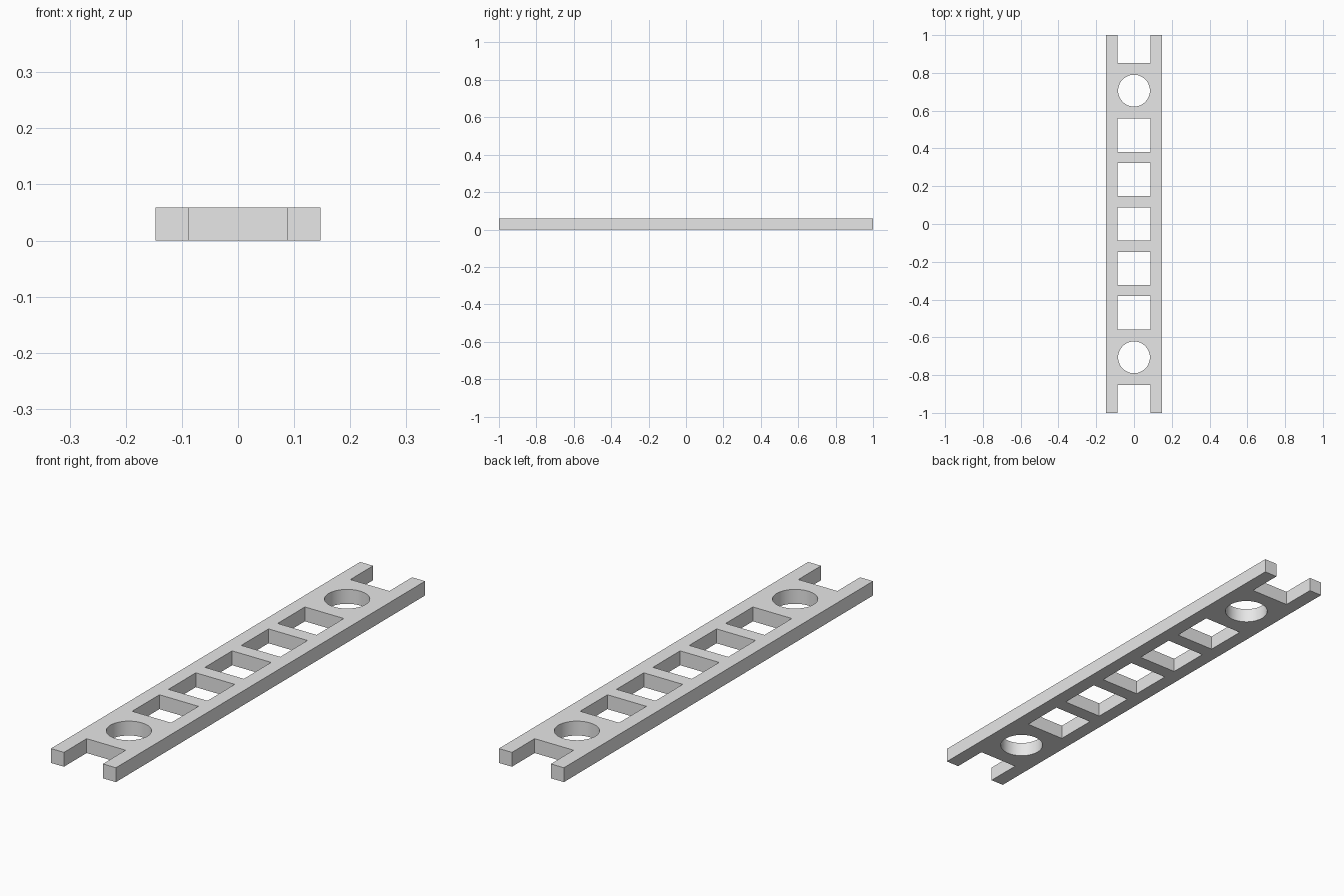
import bpy
import bmesh
from math import cos, sin, pi
from mathutils import Vector

cube = bpy.data.objects.get("Cube")
if cube:
    bpy.data.objects.remove(cube)

# Everything sits on a module of one seventeenth of the half length
U = 1 / 17
HALF_WIDTH = 2.5 * U
HALF_HOLE = 1.5 * U
NOTCH_FLOOR = 14.5 * U
HEIGHT = U

grey = bpy.data.materials.new("light_grey")
grey.use_nodes = True
colour = (0.8, 0.8, 0.8, 1)
grey.diffuse_color = colour
grey.node_tree.nodes["Principled BSDF"].inputs["Base Color"].default_value = colour

bm = bmesh.new()


def add_loop(points):
    """Add a closed flat outline."""
    verts = [bm.verts.new((x, y, 0)) for x, y in points]
    for a, b in zip(verts, verts[1:] + verts[:1]):
        bm.edges.new((a, b))


# Outer outline with a notch in each end
front_end = [(-HALF_WIDTH, -1), (-HALF_HOLE, -1), (-HALF_HOLE, -NOTCH_FLOOR),
             (HALF_HOLE, -NOTCH_FLOOR), (HALF_HOLE, -1), (HALF_WIDTH, -1)]
add_loop(front_end + [(-x, -y) for x, y in front_end])

# Five square holes along the middle
for i in range(-2, 3):
    y = 4 * i * U
    add_loop([(sx * HALF_HOLE, y + sy * HALF_HOLE)
              for sx, sy in ((-1, -1), (1, -1), (1, 1), (-1, 1))])

# Round hole near each end
SIDES = 48
radius = 1.43 * U
for end in (-1, 1):
    add_loop([(radius * cos(2 * pi * k / SIDES), end * 12 * U + radius * sin(2 * pi * k / SIDES))
              for k in range(SIDES)])

# Fill around the holes and raise to full thickness
bmesh.ops.triangle_fill(bm, use_beauty=True, use_dissolve=False,
                        edges=bm.edges[:], normal=Vector((0, 0, 1)))
raised = bmesh.ops.extrude_face_region(bm, geom=bm.faces[:], use_keep_orig=True)
bmesh.ops.translate(bm, vec=(0, 0, HEIGHT),
                    verts=[g for g in raised["geom"] if isinstance(g, bmesh.types.BMVert)])
bmesh.ops.recalc_face_normals(bm, faces=bm.faces[:])

mesh = bpy.data.meshes.new("ladder_beam")
bm.to_mesh(mesh)
bm.free()
mesh.materials.append(grey)
beam = bpy.data.objects.new("ladder_beam", mesh)
bpy.context.collection.objects.link(beam)

# Smooth round holes, sharp corners
bpy.ops.object.select_all(action='DESELECT')
beam.select_set(True)
bpy.context.view_layer.objects.active = beam
bpy.ops.object.shade_smooth_by_angle(angle=pi / 6)
